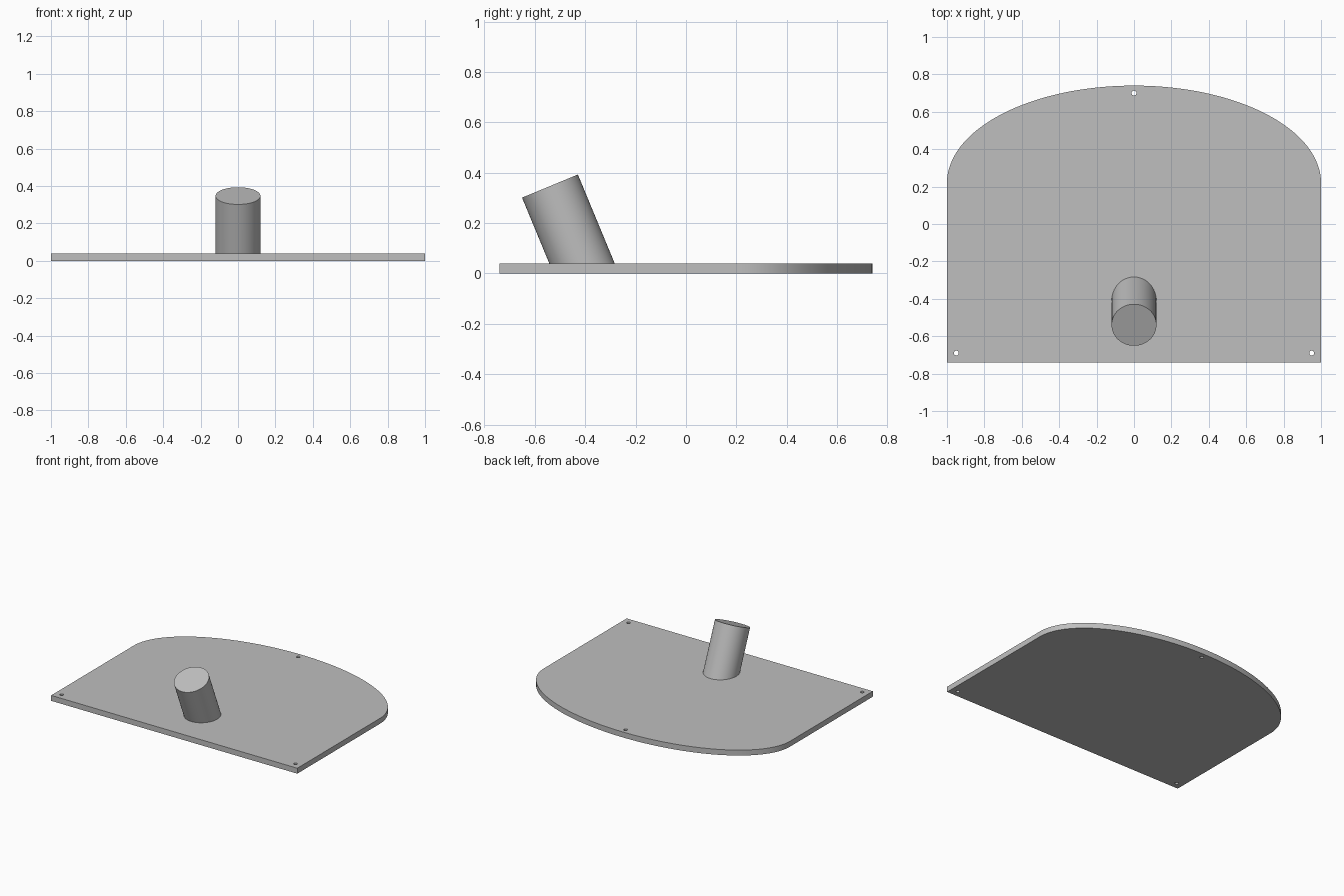
import bpy, bmesh
from math import sin, cos, pi, radians
from mathutils import Matrix, Vector

if "Cube" in bpy.data.objects:
    bpy.data.objects.remove(bpy.data.objects["Cube"])

THICK = 0.04
TILT = radians(22.5)

grey = bpy.data.materials.new("plain_grey")
grey.use_nodes = True
GREY = (0.52, 0.52, 0.52, 1)
grey.diffuse_color = GREY
grey.node_tree.nodes["Principled BSDF"].inputs["Base Color"].default_value = GREY


def make_object(name, bm):
    bmesh.ops.recalc_face_normals(bm, faces=bm.faces)
    mesh = bpy.data.meshes.new(name)
    bm.to_mesh(mesh)
    bm.free()
    mesh.materials.append(grey)
    obj = bpy.data.objects.new(name, mesh)
    bpy.context.collection.objects.link(obj)
    return obj


def smooth(obj):
    bpy.ops.object.select_all(action="DESELECT")
    obj.select_set(True)
    bpy.context.view_layer.objects.active = obj
    bpy.ops.object.shade_smooth_by_angle(angle=radians(30))


# Base plate: straight front and sides, half-elliptical back
bm = bmesh.new()
steps = 64
outline = [(-1, -0.74), (1, -0.74)]
outline += [(cos(pi * i / steps), 0.22 + 0.52 * sin(pi * i / steps)) for i in range(steps + 1)]
face = bm.faces.new([bm.verts.new((x, y, 0)) for x, y in outline])
raised = bmesh.ops.extrude_face_region(bm, geom=[face])["geom"]
bmesh.ops.translate(bm, vec=(0, 0, THICK),
                    verts=[v for v in raised if isinstance(v, bmesh.types.BMVert)])
plate = make_object("base_plate", bm)

# Three screw holes through the plate
bm = bmesh.new()
for x, y in [(0, 0.7), (-0.95, -0.69), (0.95, -0.69)]:
    bmesh.ops.create_cone(bm, cap_ends=True, segments=24, radius1=0.013, radius2=0.013,
                          depth=0.2, matrix=Matrix.Translation((x, y, 0)))
cutter = make_object("hole_cutter", bm)
cutter.hide_render = True
cut = plate.modifiers.new("screw_holes", "BOOLEAN")
cut.operation = "DIFFERENCE"
cut.solver = "EXACT"
cut.object = cutter
bpy.ops.object.select_all(action="DESELECT")
bpy.context.view_layer.objects.active = plate
plate.select_set(True)
bpy.ops.object.modifier_apply(modifier=cut.name)
bpy.data.objects.remove(cutter)
smooth(plate)

# Solid post leaning to the front, trimmed level inside the plate
bm = bmesh.new()
length = 0.5
top = Vector((0, -0.54, 0.347))
axis = Vector((0, -sin(TILT), cos(TILT)))
placing = Matrix.Translation(top - axis * length / 2) @ Matrix.Rotation(TILT, 4, "X")
bmesh.ops.create_cone(bm, cap_ends=True, segments=64, radius1=0.12, radius2=0.12,
                      depth=length, matrix=placing)
trim = bmesh.ops.bisect_plane(bm, geom=bm.verts[:] + bm.edges[:] + bm.faces[:],
                              plane_co=(0, 0, THICK / 2), plane_no=(0, 0, 1), clear_inner=True)
bmesh.ops.edgeloop_fill(bm, edges=[e for e in bm.edges if e.is_boundary])
smooth(make_object("leaning_post", bm))
